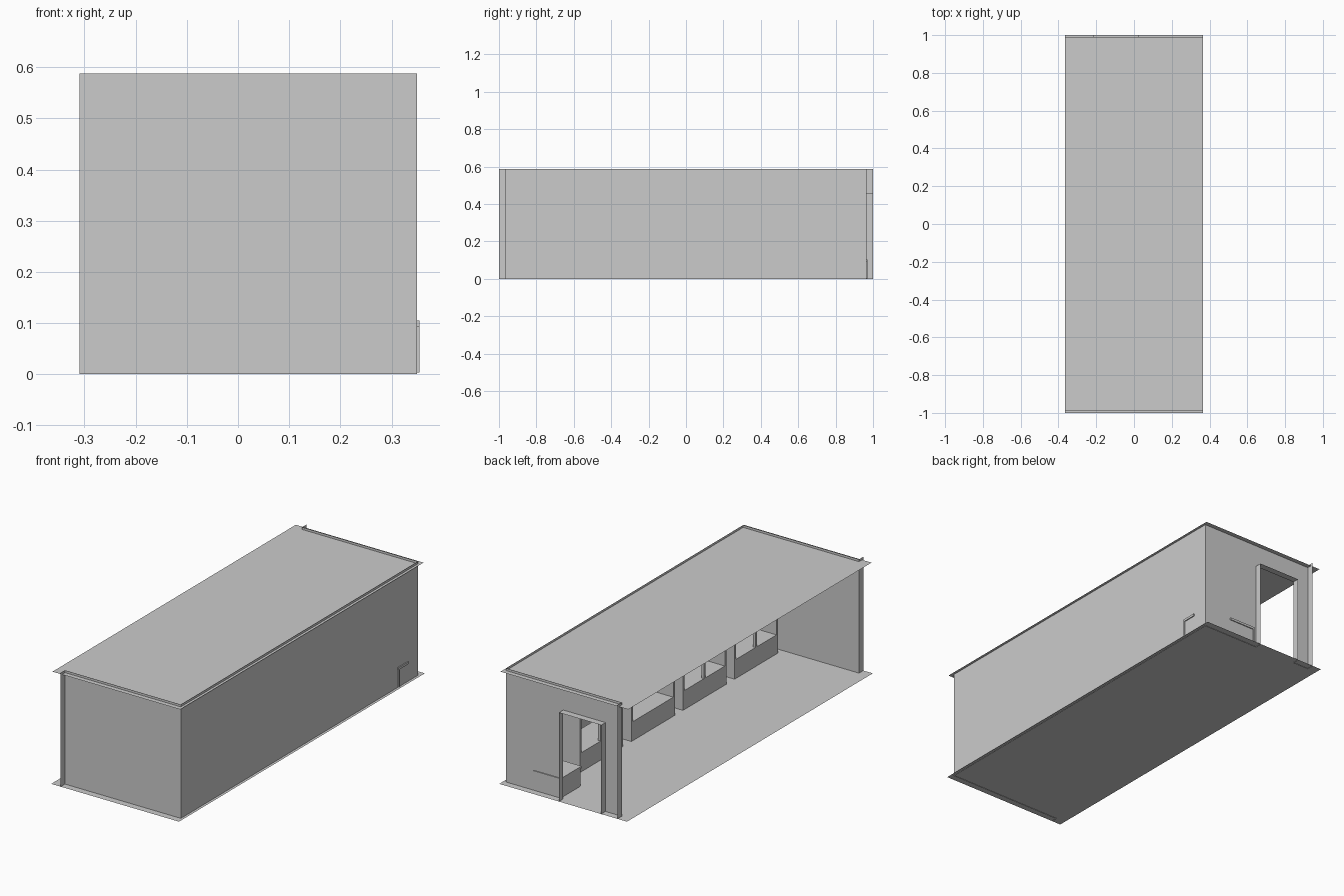
import bpy, bmesh

if "Cube" in bpy.data.objects:
    bpy.data.objects.remove(bpy.data.objects["Cube"])

H = 0.588             # wall height
FLOOR, ROOF = 0.002, 0.576
XL, XR = -0.31, 0.35  # wall extents
YW = 0.965            # end wall planes
DL, DR, DT = -0.217, 0.024, 0.46  # door opening


def finish(name, bm):
    me = bpy.data.meshes.new(name)
    bm.to_mesh(me)
    bm.free()
    ob = bpy.data.objects.new(name, me)
    bpy.context.collection.objects.link(ob)
    return ob


def sheets(name, quads):
    """Thin sheets, each given by two opposite corners with one shared coordinate."""
    bm = bmesh.new()
    for (x0, y0, z0), (x1, y1, z1) in quads:
        if z0 == z1:
            pts = [(x0, y0, z0), (x1, y0, z0), (x1, y1, z0), (x0, y1, z0)]
        else:
            pts = [(x0, y0, z0), (x1, y1, z0), (x1, y1, z1), (x0, y0, z1)]
        bm.faces.new([bm.verts.new(p) for p in pts])
    bmesh.ops.remove_doubles(bm, verts=bm.verts, dist=1e-5)
    return finish(name, bm)


def boxes(name, items):
    """Boxes given by lowest and highest corner."""
    bm = bmesh.new()
    for lo, hi in items:
        vs = bmesh.ops.create_cube(bm, size=1)["verts"]
        for v in vs:
            for i in range(3):
                v.co[i] = hi[i] if v.co[i] > 0 else lo[i]
    return finish(name, bm)


# floor and ceiling sheets
sheets("floor", [((-0.364, -1, FLOOR), (0.364, 1, FLOOR))])
sheets("ceiling", [((-0.364, -0.99, ROOF), (0.364, 0.99, ROOF))])

# closed walls; the left side stays open
sheets("right_wall", [((XR, -YW, 0), (XR, YW, H))])
sheets("front_wall", [((XL, -YW, 0), (XR, -YW, H)),
                      ((XL, -1, 0), (XL, -YW, H))])

# back wall with the doorway, its reveals and corner return
sheets("back_wall", [((DR, YW, 0), (XR, YW, H)),
                     ((XL, YW, 0), (DL, YW, H)),
                     ((DL, YW, DT), (DR, YW, H)),
                     ((XL, YW, 0), (XL, 1, H))])
sheets("door_reveal", [((DL, YW, 0), (DL, 1, DT)),
                       ((DR, YW, 0), (DR, 1, DT)),
                       ((DL, YW, DT), (DR, 1, DT))])

# L-shaped corner counter, slightly piercing both walls
boxes("counter_top", [((0.035, 0.80, 0.093), (0.355, 0.88, 0.105)),
                      ((0.035, 0.88, 0.093), (0.19, 0.97, 0.105))])
boxes("counter_panels", [((0.04, 0.803, 0.003), (0.355, 0.81, 0.093)),
                         ((0.037, 0.81, 0.003), (0.044, 0.97, 0.093))])

# row of four open-fronted units along the right wall
L, T, X0, X1, TOP = 0.353, 0.012, 0.127, 0.28, 0.30
for i in range(4):
    y1 = 0.683 - 0.42 * i
    y0 = y1 - L
    ym = (y0 + y1) / 2
    parts = [((X0, y0, 0.002), (X1, y1, 0.10)),            # base
             ((X0, y0, 0.10), (X1, y0 + T, TOP)),          # sides
             ((X0, y1 - T, 0.10), (X1, y1, TOP)),
             ((X0, y0, TOP - 0.02), (X1, y1, TOP))]        # top
    if i != 1:
        parts.append(((X0, ym - T / 2, 0.10), (X0 + 0.015, ym + T / 2, TOP - 0.02)))  # mullion
    boxes(f"window_unit_{i + 1}", parts)
